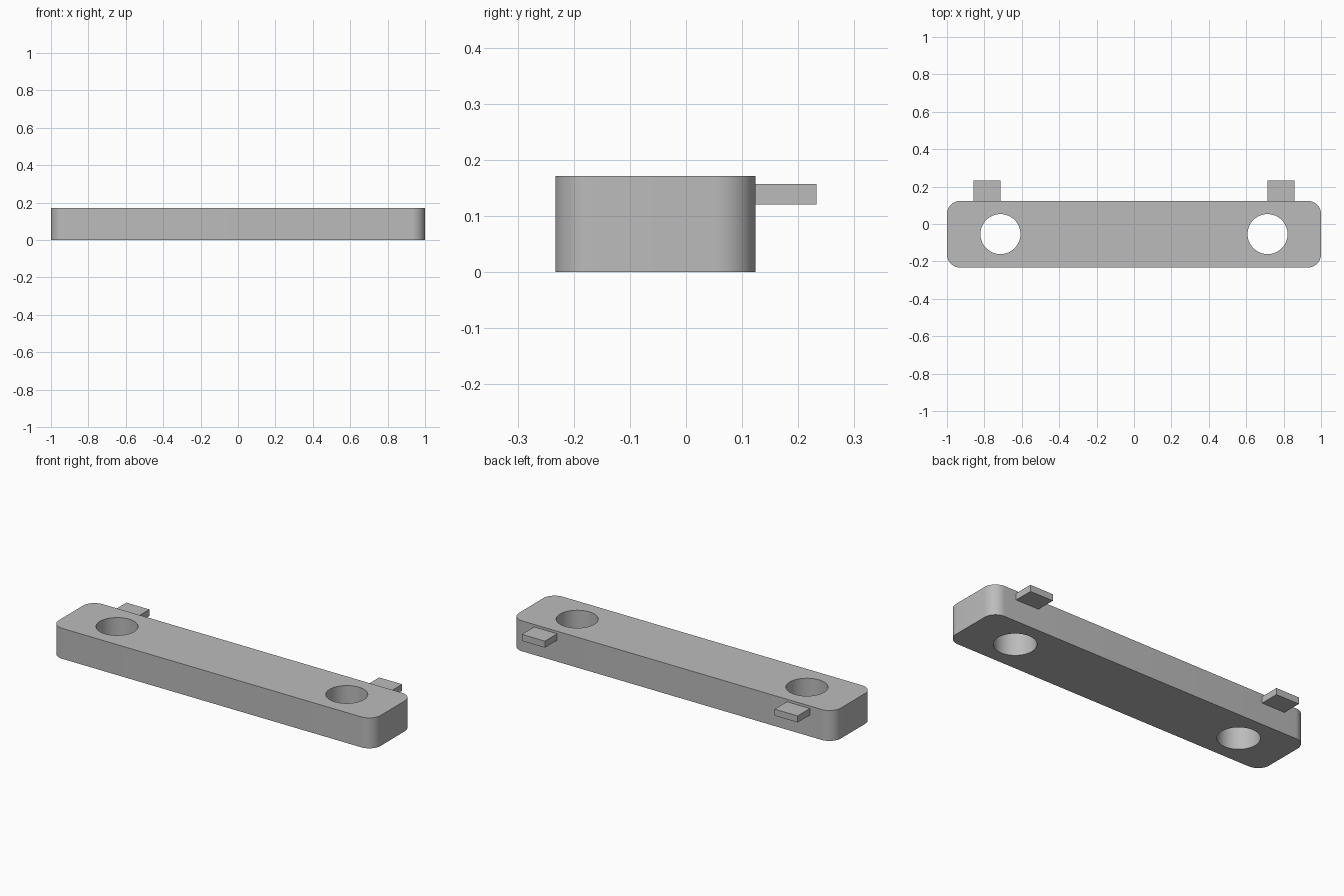
import bpy
import bmesh
import math
from mathutils import Matrix, Vector

default = bpy.data.objects.get("Cube")
if default:
    bpy.data.objects.remove(default, do_unlink=True)

grey = bpy.data.materials.new("plain grey")
grey.use_nodes = True
grey.diffuse_color = (0.5, 0.5, 0.5, 1)
grey.node_tree.nodes["Principled BSDF"].inputs["Base Color"].default_value = (0.5, 0.5, 0.5, 1)


def add_object(name, bm):
    mesh = bpy.data.meshes.new(name)
    bm.to_mesh(mesh)
    bm.free()
    mesh.materials.append(grey)
    obj = bpy.data.objects.new(name, mesh)
    bpy.context.collection.objects.link(obj)
    return obj


def block(name, low, high, radius=0):
    """Box between two corners, with optional rounded upright edges."""
    low, high = Vector(low), Vector(high)
    bm = bmesh.new()
    bmesh.ops.create_cube(bm, size=1)
    bmesh.ops.scale(bm, vec=high - low, verts=bm.verts)
    bmesh.ops.translate(bm, vec=(low + high) / 2, verts=bm.verts)
    if radius:
        upright = [e for e in bm.edges
                   if abs(e.verts[0].co.z - e.verts[1].co.z) > 0.01]
        bmesh.ops.bevel(bm, geom=upright, offset=radius, segments=12,
                        profile=0.5, affect='EDGES')
    return add_object(name, bm)


def drill(target, x, y, radius):
    """Cut a round hole straight through the target."""
    bm = bmesh.new()
    bmesh.ops.create_cone(bm, cap_ends=True, segments=64, radius1=radius,
                          radius2=radius, depth=1,
                          matrix=Matrix.Translation((x, y, 0)))
    cutter = add_object("hole_cutter", bm)
    cutter.hide_render = True
    cut = target.modifiers.new("hole", 'BOOLEAN')
    cut.operation = 'DIFFERENCE'
    cut.solver = 'EXACT'
    cut.object = cutter
    bpy.context.view_layer.objects.active = target
    bpy.ops.object.modifier_apply(modifier=cut.name)
    bpy.data.objects.remove(cutter, do_unlink=True)


# Rounded bar with a hole near each end
bar = block("bar", (-1, -0.233, 0), (1, 0.124, 0.171), radius=0.071)
for side in (-1, 1):
    drill(bar, side * 0.714, -0.054, 0.107)

bpy.ops.object.select_all(action='DESELECT')
bar.select_set(True)
bpy.context.view_layer.objects.active = bar
bpy.ops.object.shade_smooth_by_angle(angle=math.radians(30))

# Flat tabs on the back
for name, x in (("left_tab", 0.714), ("right_tab", -0.857)):
    block(name, (x, 0.12, 0.12), (x + 0.143, 0.233, 0.157))
